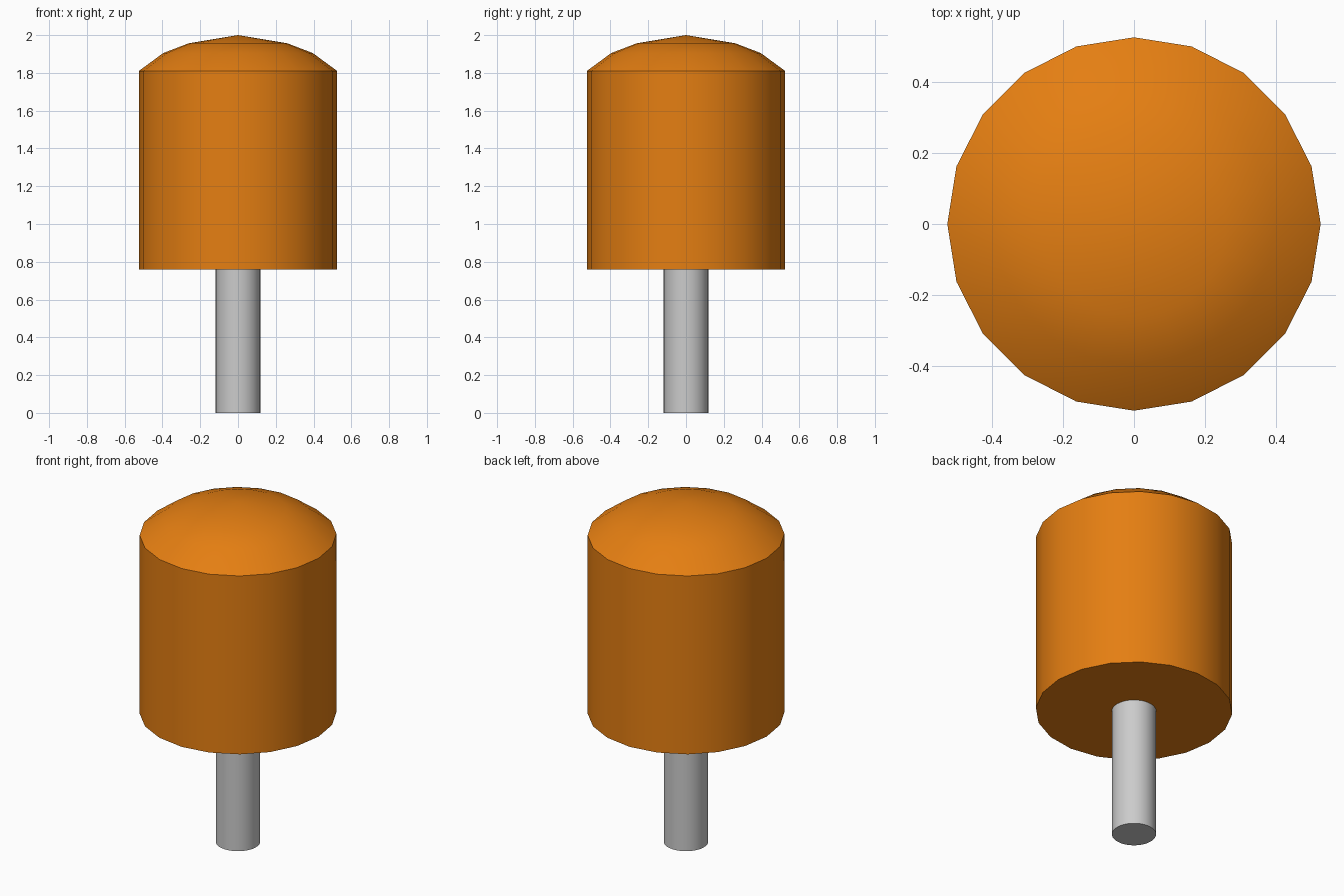
import bpy, bmesh, math

if "Cube" in bpy.data.objects:
    bpy.data.objects.remove(bpy.data.objects["Cube"])


def lathe(name, profile, sides, color=None):
    """Revolve (radius, z) points about z; radius 0 makes a pole."""
    bm = bmesh.new()
    rings = []
    for r, z in profile:
        if r == 0:
            rings.append([bm.verts.new((0, 0, z))])
        else:
            rings.append([bm.verts.new((r * math.cos(2 * math.pi * i / sides),
                                        r * math.sin(2 * math.pi * i / sides), z))
                          for i in range(sides)])
    for a, b in zip(rings, rings[1:]):
        for i in range(sides):
            j = (i + 1) % sides
            if len(b) == 1:
                bm.faces.new((a[i], a[j], b[0]))
            else:
                bm.faces.new((a[i], a[j], b[j], b[i]))
    bm.faces.new(rings[0][::-1])
    if len(rings[-1]) > 1:
        bm.faces.new(rings[-1])
    mesh = bpy.data.meshes.new(name)
    bm.to_mesh(mesh)
    bm.free()
    obj = bpy.data.objects.new(name, mesh)
    bpy.context.collection.objects.link(obj)
    if color:
        mat = bpy.data.materials.new(name + "_paint")
        mat.diffuse_color = color
        mat.use_nodes = True
        mat.node_tree.nodes["Principled BSDF"].inputs["Base Color"].default_value = mat.diffuse_color
        mesh.materials.append(mat)
    bpy.ops.object.select_all(action='DESELECT')
    obj.select_set(True)
    bpy.context.view_layer.objects.active = obj
    bpy.ops.object.shade_smooth_by_angle(angle=math.radians(30))
    return obj


# Grey stem
lathe("stem", [(0.118, 0), (0.118, 0.76)], 32)

# Orange drum with shallow domed cap
lathe("domed_head",
      [(0.525, 0.76), (0.525, 1.81), (0.396, 1.905), (0.26, 1.957), (0, 2.0)],
      20, (0.78, 0.21, 0.006, 1))
